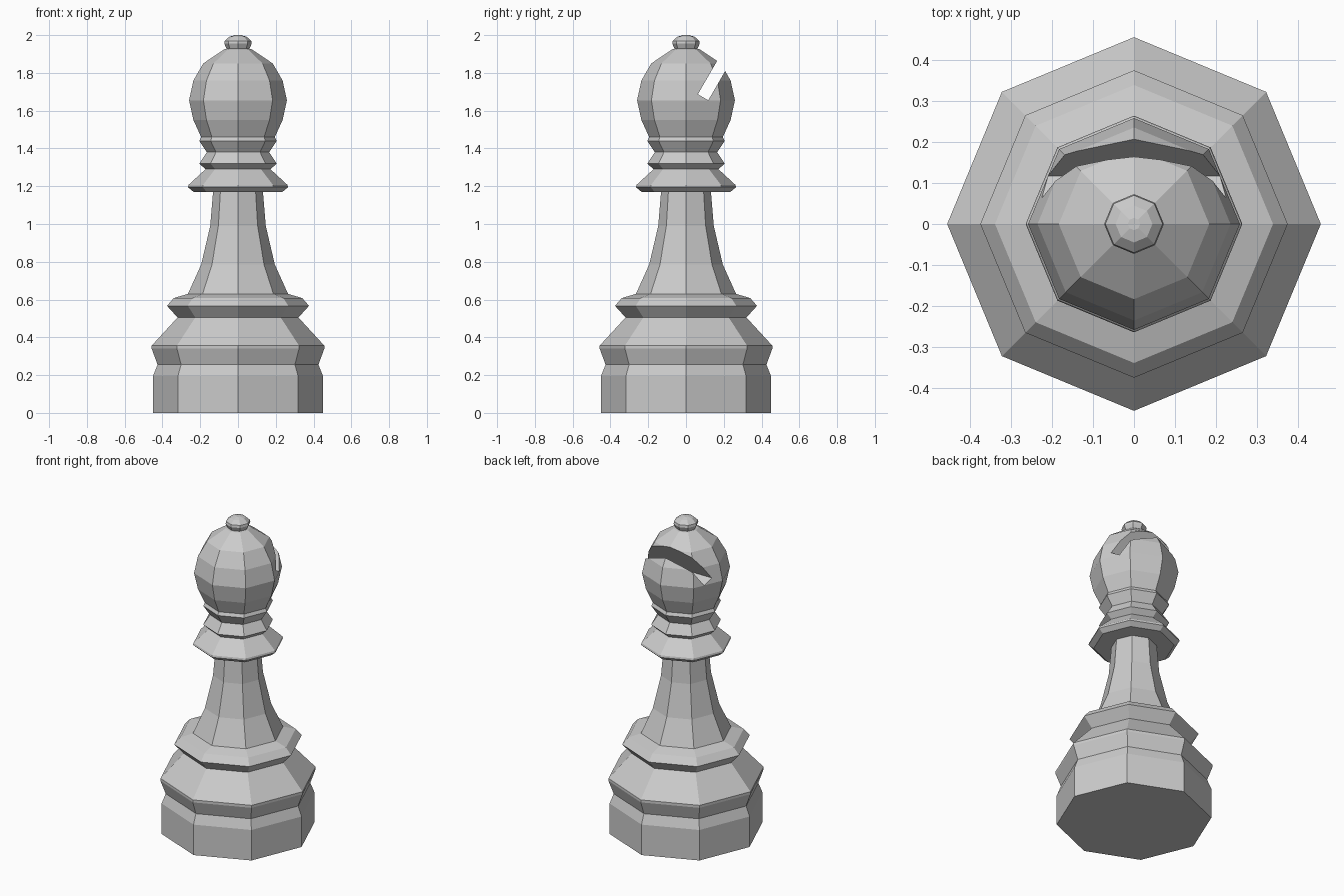
import bpy, bmesh, math
from mathutils import Vector

if "Cube" in bpy.data.objects:
    bpy.data.objects.remove(bpy.data.objects["Cube"])

SIDES = 8


def lathe(name, profile, cap_bottom=False, cap_top=False):
    """Turn an (r, z) profile listed bottom to top into an 8-sided solid."""
    bm = bmesh.new()
    rings = []
    for r, z in profile:
        rings.append([bm.verts.new((r * math.cos(i * math.tau / SIDES),
                                    r * math.sin(i * math.tau / SIDES), z))
                      for i in range(SIDES)])
    for a, b in zip(rings, rings[1:]):
        for i in range(SIDES):
            j = (i + 1) % SIDES
            bm.faces.new((a[i], a[j], b[j], b[i]))
    if cap_bottom:
        bm.faces.new(rings[0][::-1])
    if cap_top:
        bm.faces.new(rings[-1])
    mesh = bpy.data.meshes.new(name)
    bm.to_mesh(mesh)
    bm.free()
    obj = bpy.data.objects.new(name, mesh)
    bpy.context.collection.objects.link(obj)
    return obj


# Stepped foot
lathe("base", [(0.45, 0), (0.45, 0.195), (0.426, 0.256), (0.457, 0.34),
               (0.457, 0.356), (0.32, 0.505), (0.376, 0.567),
               (0.34, 0.608), (0.265, 0.63)], cap_bottom=True)

# Tapering stem
lathe("stem", [(0.265, 0.63), (0.195, 0.785), (0.147, 0.99), (0.132, 1.17)])

# Collar rings under the head
lathe("collar", [(0.132, 1.17), (0.235, 1.17), (0.265, 1.195), (0.262, 1.207),
                 (0.172, 1.29), (0.205, 1.32), (0.165, 1.38)])

# Head with its knob
head = lathe("head", [(0.165, 1.38), (0.205, 1.44), (0.195, 1.46),
                      (0.236, 1.55), (0.259, 1.655), (0.236, 1.76),
                      (0.184, 1.85), (0.073, 1.925), (0.06, 1.928),
                      (0.073, 1.955), (0.07, 1.97), (0.045, 1.992),
                      (0.015, 2.0)], True, True)

# Slanted slot across the back of the head
inner, outer = Vector((0, 0.063, 1.687)), Vector((0, 0.118, 1.655))
up = Vector((0, 0.5, 0.866)) * 0.5
bm = bmesh.new()
section = [inner, outer, outer + up, inner + up]
face = bm.faces.new([bm.verts.new(p - Vector((0.5, 0, 0))) for p in section])
ext = bmesh.ops.extrude_face_region(bm, geom=[face])["geom"]
bmesh.ops.translate(bm, vec=(1, 0, 0),
                    verts=[g for g in ext if isinstance(g, bmesh.types.BMVert)])
bmesh.ops.recalc_face_normals(bm, faces=bm.faces)
mesh = bpy.data.meshes.new("slot_cutter")
bm.to_mesh(mesh)
bm.free()
cutter = bpy.data.objects.new("slot_cutter", mesh)
bpy.context.collection.objects.link(cutter)
cutter.hide_render = True
cutter.display_type = 'WIRE'

mod = head.modifiers.new("slot", 'BOOLEAN')
mod.operation = 'DIFFERENCE'
mod.solver = 'EXACT'
mod.object = cutter
bpy.context.view_layer.objects.active = head
head.select_set(True)
bpy.ops.object.modifier_apply(modifier="slot")
bpy.data.objects.remove(cutter)
